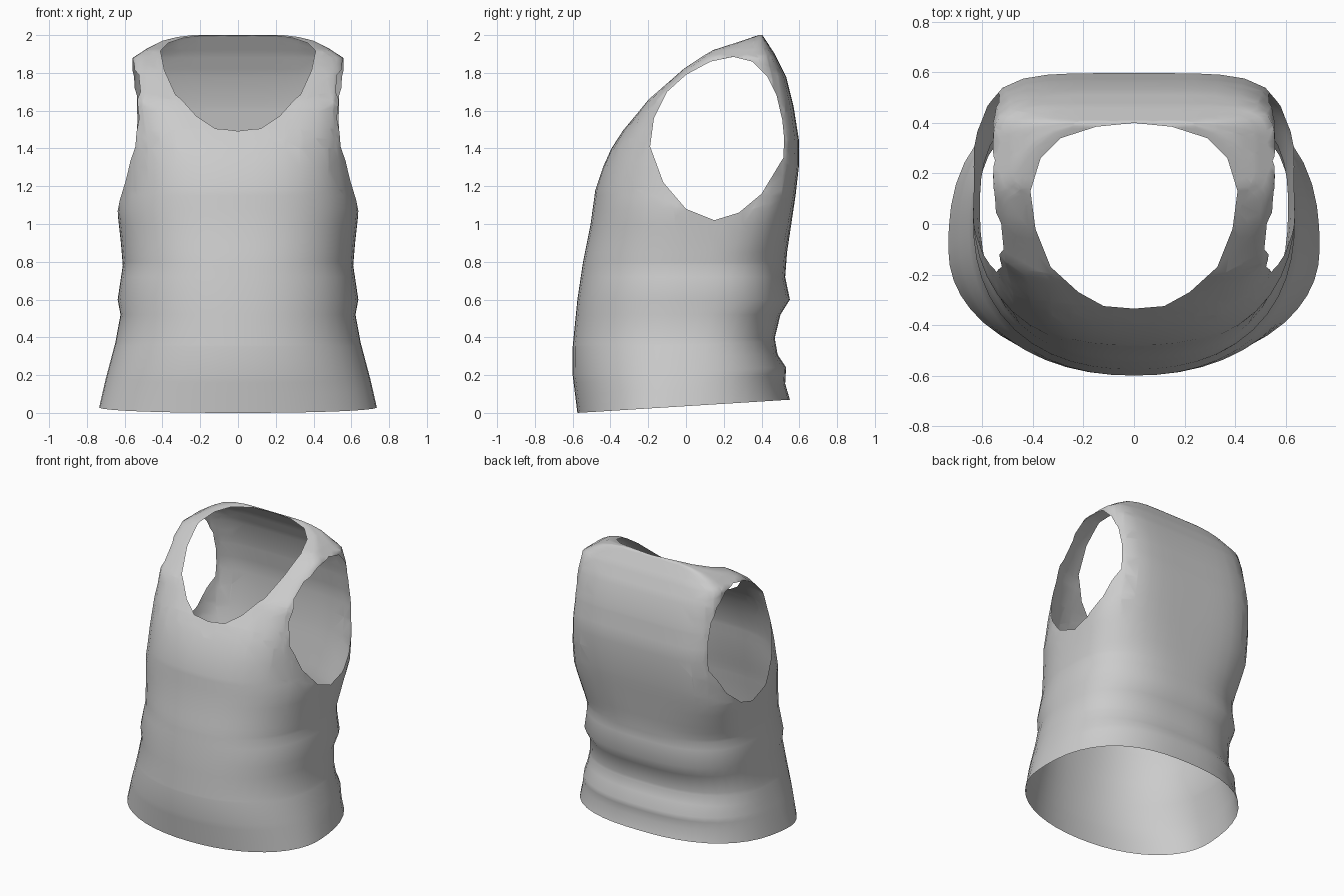
import bpy, bmesh, math
from mathutils import Vector

cube = bpy.data.objects.get("Cube")
if cube:
    bpy.data.objects.remove(cube, do_unlink=True)

# Body profiles as (height, value) pairs
FRONT = [(0, -.575), (.2, -.6), (.35, -.6), (.6, -.575), (.8, -.545), (1, -.505), (1.18, -.48),
         (1.3, -.44), (1.4, -.395), (1.5, -.33), (1.66, -.2), (1.82, -.02), (1.92, .13), (2, .385)]
BACK = [(0, .55), (.1, .525), (.2, .53), (.28, .485), (.38, .47), (.52, .5), (.6, .55), (.72, .525),
        (.85, .535), (1.15, .58), (1.3, .597), (1.45, .597), (1.62, .57), (1.78, .53), (1.9, .47), (2, .405)]
WIDTH = [(0, .735), (.16, .7), (.36, .65), (.52, .622), (.6, .637), (.78, .61), (.9, .62), (1.08, .64),
         (1.3, .615), (1.6, .585), (1.88, .557), (1.93, .48), (1.97, .4), (1.99, .32), (2, .24)]
SIDE = [(0, -.1), (.5, 0), (1, .1), (1.4, .15), (1.8, .25), (1.92, .29), (2, .395)]
FRONT_POWER = [(0, 2.1), (1.2, 2.5), (1.4, 2.9), (1.55, 3.6), (1.7, 6), (2, 6)]
BACK_POWER = [(0, 2.5), (.8, 2.8), (1.3, 4.5), (1.5, 5), (2, 5)]
SEGMENTS = 48

# Half outline of the neck opening (x, y) and outline of an armhole (y, z)
NECK_HALF = [(0, -.335), (.12, -.325), (.22, -.27), (.33, -.17), (.39, -.02), (.41, .13),
             (.37, .26), (.29, .34), (.15, .385), (0, .4)]
NECK = NECK_HALF + [(-x, y) for x, y in NECK_HALF[-2:0:-1]]
ARMHOLE = [(.15, 1.02), (.28, 1.06), (.4, 1.16), (.515, 1.35), (.52, 1.45), (.51, 1.55),
           (.48, 1.68), (.43, 1.78), (.35, 1.86), (.25, 1.885), (.13, 1.86), (0, 1.79),
           (-.1, 1.7), (-.17, 1.56), (-.19, 1.41), (-.12, 1.22), (0, 1.08)]


def sample(profile, z):
    """Linear interpolation along a profile."""
    for (z0, a), (z1, b) in zip(profile, profile[1:]):
        if z <= z1:
            return a + (b - a) * (z - z0) / (z1 - z0)
    return profile[-1][1]


def ring(bm, z):
    """Rounded cross-section, with a different squareness front and back."""
    side, width = sample(SIDE, z), sample(WIDTH, z)
    verts = []
    for i in range(SEGMENTS):
        a = math.tau * i / SEGMENTS
        c, s = math.cos(a), math.sin(a)
        n = sample(BACK_POWER if s > 0 else FRONT_POWER, z)
        r = (abs(c) ** n + abs(s) ** n) ** (-1 / n)
        depth = abs(sample(BACK if s > 0 else FRONT, z) - side)
        y = side + depth * r * s
        tilt = .062 * (y + .575) * max(0, 1 - z / .5)
        verts.append(bm.verts.new((width * r * c, y, z + tilt)))
    return verts


def inside(p, outline):
    """Even-odd test of a point in an outline."""
    hit = False
    for (ax, ay), (bx, by) in zip(outline, outline[1:] + outline[:1]):
        if (ay > p[1]) != (by > p[1]) and p[0] < ax + (bx - ax) * (p[1] - ay) / (by - ay):
            hit = not hit
    return hit


def cut_opening(bm, outline, axes, region):
    """Slice the region along every side of the outline, then remove what lies inside."""
    u, v = axes
    for p, q in zip(outline, outline[1:] + outline[:1]):
        point, normal = Vector(), Vector()
        point[u], point[v] = p
        normal[u], normal[v] = p[1] - q[1], q[0] - p[0]
        faces = [f for f in bm.faces if region(f.calc_center_median())]
        geom = set(faces)
        for f in faces:
            geom.update(f.edges)
            geom.update(f.verts)
        bmesh.ops.bisect_plane(bm, geom=list(geom), dist=1e-5, plane_co=point, plane_no=normal.normalized())
    doomed = []
    for f in bm.faces:
        c = f.calc_center_median()
        if region(c) and inside((c[u], c[v]), outline):
            doomed.append(f)
    bmesh.ops.delete(bm, geom=doomed, context='FACES')


# Lofted torso shell, open at the hem
bm = bmesh.new()
levels = sorted({z for z, _ in FRONT + BACK + WIDTH})
rings = [ring(bm, z) for z in levels]
for low, high in zip(rings, rings[1:]):
    for i in range(SEGMENTS):
        j = (i + 1) % SEGMENTS
        bm.faces.new((low[i], low[j], high[j], high[i]))
bm.faces.new(rings[-1])

# Neck and arm openings
cut_opening(bm, NECK, (0, 1), lambda c: c.z > 1.4 and c.y < .45)
cut_opening(bm, ARMHOLE, (1, 2), lambda c: abs(c.x) > .45 and c.z > .95)
bmesh.ops.remove_doubles(bm, verts=bm.verts[:], dist=.002)

mesh = bpy.data.meshes.new("tank_top")
bm.to_mesh(mesh)
bm.free()
top = bpy.data.objects.new("tank_top", mesh)
bpy.context.collection.objects.link(top)

# Plain grey cloth
cloth = bpy.data.materials.new("grey_cloth")
cloth.use_nodes = True
color = (.6, .6, .6, 1)
cloth.diffuse_color = color
cloth.node_tree.nodes["Principled BSDF"].inputs["Base Color"].default_value = color
mesh.materials.append(cloth)

bpy.context.view_layer.objects.active = top
top.select_set(True)
bpy.ops.object.shade_smooth_by_angle(angle=math.radians(60))
